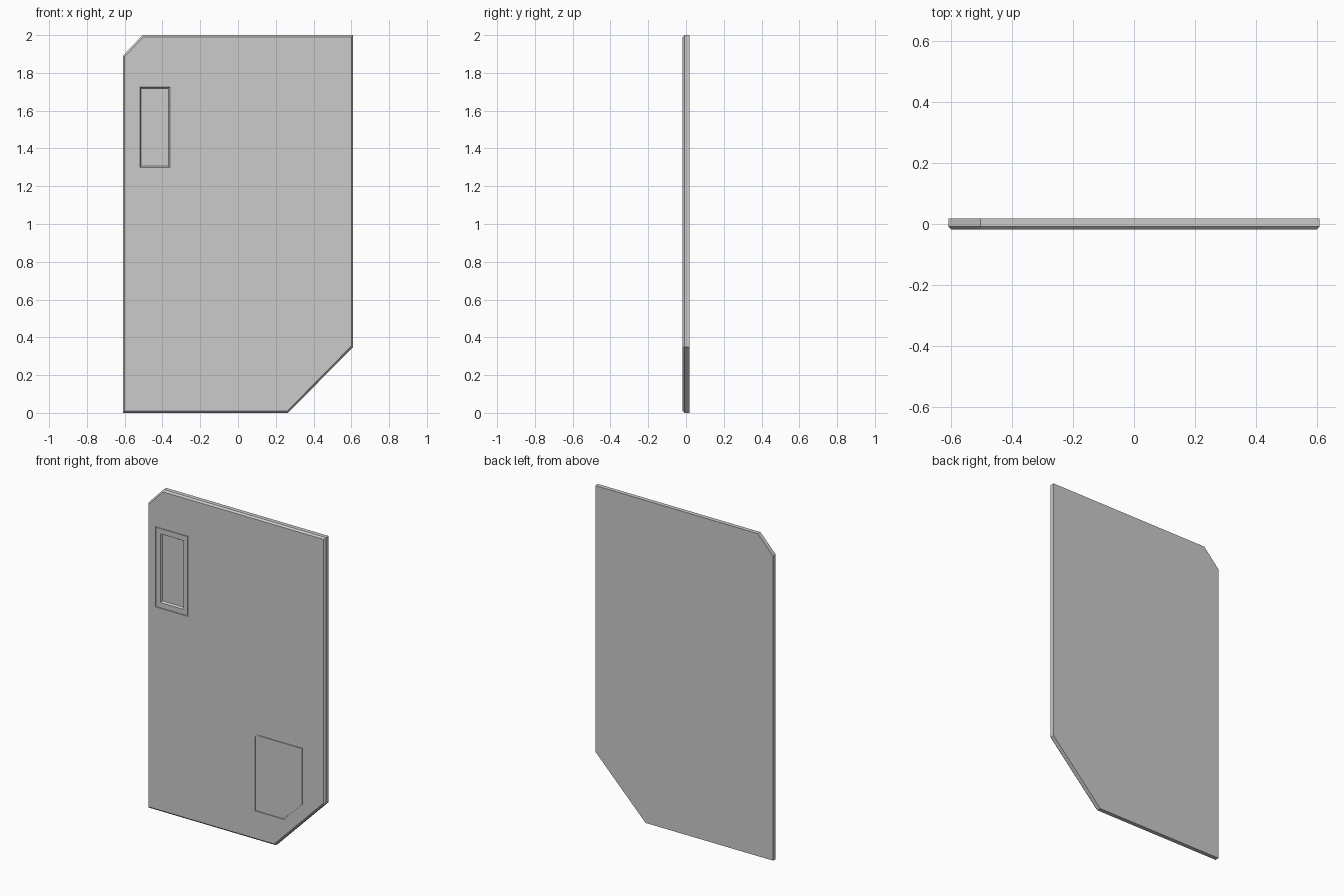
import bpy, bmesh
from mathutils import Vector

if "Cube" in bpy.data.objects:
    bpy.data.objects.remove(bpy.data.objects["Cube"])

FRONT, BACK = -0.018, 0.018


def offset(pts, d):
    """Move every side of a convex counter-clockwise outline inward by d."""
    out, n = [], len(pts)
    for i in range(n):
        p = Vector(pts[i])
        a = (p - Vector(pts[i - 1])).normalized()
        b = (Vector(pts[(i + 1) % n]) - p).normalized()
        na, nb = Vector((-a.y, a.x)), Vector((-b.y, b.x))
        out.append(p + (na + nb) * (d / (1 + na.dot(nb))))
    return out


def prism(name, pts, layers):
    """Stack x-z outlines along y; layers are (y, inset) pairs."""
    bm = bmesh.new()
    rings = [[bm.verts.new((p.x, y, p.y)) for p in offset(pts, d)]
             for y, d in layers]
    n = len(pts)
    bm.faces.new(rings[0])
    bm.faces.new(rings[-1][::-1])
    for r, s in zip(rings, rings[1:]):
        for i in range(n):
            j = (i + 1) % n
            bm.faces.new((r[i], s[i], s[j], r[j]))
    bmesh.ops.recalc_face_normals(bm, faces=bm.faces)
    me = bpy.data.meshes.new(name)
    bm.to_mesh(me)
    bm.free()
    ob = bpy.data.objects.new(name, me)
    bpy.context.collection.objects.link(ob)
    return ob


def cut(target, cutter):
    cutter.hide_render = True
    mod = target.modifiers.new("cut", 'BOOLEAN')
    mod.operation = 'DIFFERENCE'
    mod.solver = 'EXACT'
    mod.object = cutter
    bpy.context.view_layer.objects.active = target
    bpy.ops.object.modifier_apply(modifier=mod.name)
    bpy.data.objects.remove(cutter)


def rect(x0, x1, z0, z1):
    return [(x0, z0), (x1, z0), (x1, z1), (x0, z1)]


# door slab with clipped corners and a chamfered front edge
slab = [(-0.61, 0), (0.265, 0), (0.61, 0.35), (0.61, 2), (-0.505, 2), (-0.61, 1.89)]
door = prism("door_panel", slab, [(FRONT, 0.01), (FRONT + 0.01, 0), (BACK, 0)])

# pockets that leave a thin seam around each insert
flap = [(0.128, 0.18), (0.335, 0.18), (0.46, 0.303), (0.46, 0.66),
        (0.148, 0.66), (0.128, 0.64)]
plate = rect(-0.555, -0.328, 1.263, 1.763)
for outline in (flap, plate):
    cut(door, prism("pocket_cutter", outline, [(FRONT - 0.02, 0), (FRONT + 0.006, 0)]))

# lower access flap
prism("access_flap", flap, [(FRONT, 0.008), (FRONT + 0.008, 0.008)])

# handle plate with a recessed grip
handle = prism("handle_plate", plate, [(FRONT, 0.006), (FRONT + 0.016, 0.006)])
grip = rect(-0.52, -0.361, 1.299, 1.725)
cut(handle, prism("grip_cutter", grip,
                  [(FRONT - 0.01, 0), (FRONT, 0), (FRONT + 0.012, 0.007)]))
cut(door, prism("grip_cutter", grip, [(FRONT - 0.01, 0), (FRONT + 0.012, 0)]))
